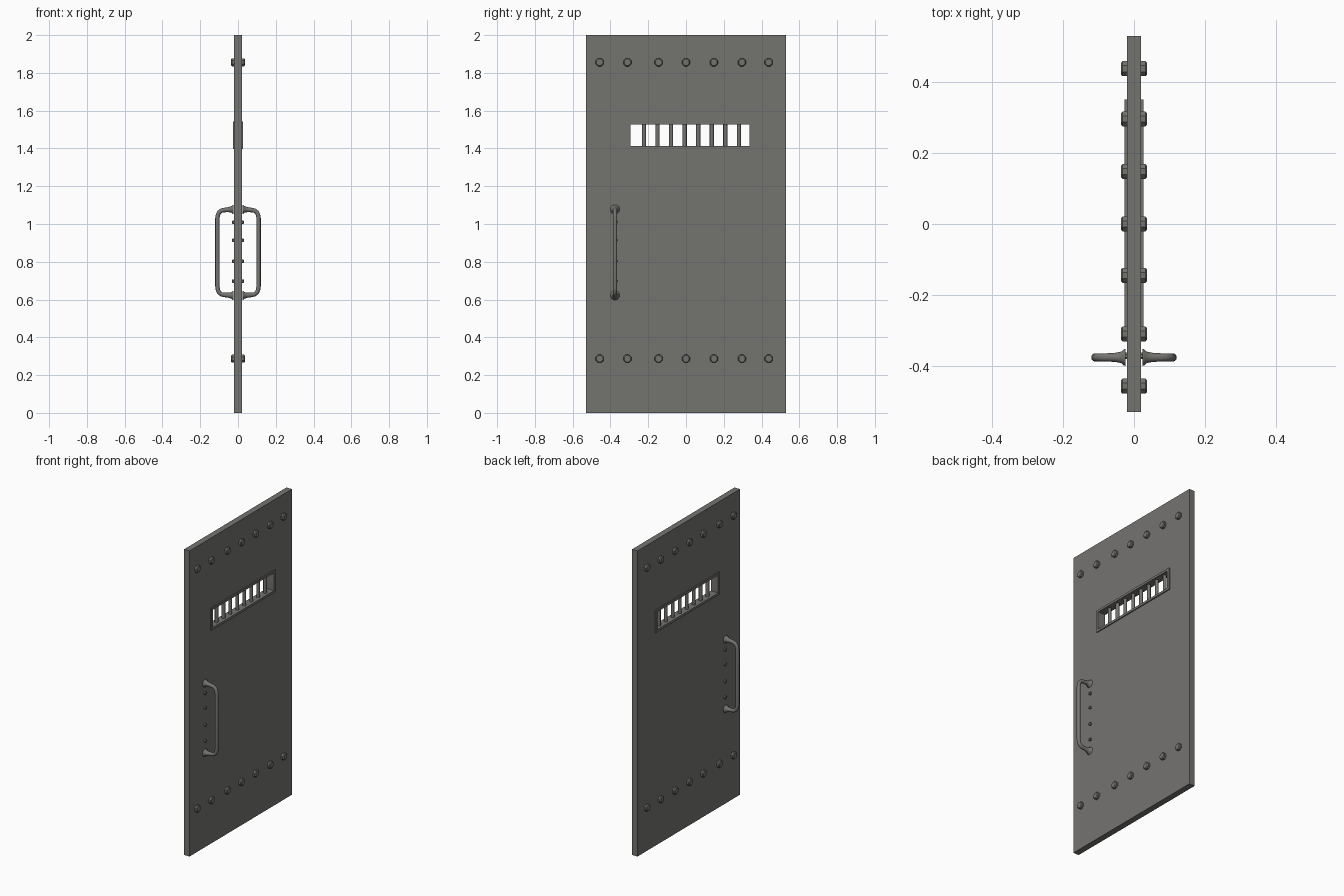
import bpy, bmesh, math
from mathutils import Vector

if "Cube" in bpy.data.objects:
    bpy.data.objects.remove(bpy.data.objects["Cube"])

steel = bpy.data.materials.new("dark grey steel")
steel.diffuse_color = (0.175, 0.172, 0.163, 1)
steel.use_nodes = True
steel.node_tree.nodes["Principled BSDF"].inputs["Base Color"].default_value = steel.diffuse_color


def finish(name, bm, smooth=False):
    bmesh.ops.recalc_face_normals(bm, faces=bm.faces)
    me = bpy.data.meshes.new(name)
    bm.to_mesh(me)
    bm.free()
    me.materials.append(steel)
    ob = bpy.data.objects.new(name, me)
    bpy.context.collection.objects.link(ob)
    if smooth:
        bpy.ops.object.select_all(action='DESELECT')
        ob.select_set(True)
        bpy.context.view_layer.objects.active = ob
        bpy.ops.object.shade_smooth_by_angle(angle=math.radians(40))
    return ob


def bridge(bm, a, b):
    n = len(a)
    for i in range(n):
        bm.faces.new((a[i], a[(i + 1) % n], b[(i + 1) % n], b[i]))


def plate_with_hole(name, outer, inner, hx):
    """Rectangular plate facing x; rectangles are (y0, y1, z0, z1)."""
    bm = bmesh.new()

    def loop(r, x):
        y0, y1, z0, z1 = r
        return [bm.verts.new((x, y, z)) for y, z in ((y0, z0), (y1, z0), (y1, z1), (y0, z1))]
    loops = [loop(outer, -hx), loop(outer, hx), loop(inner, hx), loop(inner, -hx)]
    for i in range(4):
        bridge(bm, loops[i], loops[(i + 1) % 4])
    return finish(name, bm)


def tube(bm, stations, n):
    """Sweep circles along stations of (x, y, z, radius) lying in an xz plane."""
    pts = [Vector(s[:3]) for s in stations]
    rings = []
    for i, p in enumerate(pts):
        t = (pts[min(i + 1, len(pts) - 1)] - pts[max(i - 1, 0)]).normalized()
        side = Vector((0, 1, 0))
        up = t.cross(side)
        ring = []
        for k in range(n):
            a = 2 * math.pi * (k + 0.5) / n
            ring.append(bm.verts.new(p + stations[i][3] * (math.cos(a) * side + math.sin(a) * up)))
        rings.append(ring)
    for a, b in zip(rings, rings[1:]):
        bridge(bm, a, b)
    bm.faces.new(rings[0])
    bm.faces.new(rings[-1])


# Door slab and the window frame standing slightly proud of it
plate_with_hole("door_slab", (-0.53, 0.53, 0, 2), (-0.305, 0.345, 1.405, 1.535), 0.02)
plate_with_hole("window_frame", (-0.311, 0.351, 1.397, 1.543), (-0.295, 0.335, 1.412, 1.528), 0.027)

# Window bars
bm = bmesh.new()
for i in range(8):
    y = -0.222 + i * 0.0717
    a = [bm.verts.new((0.011 * math.cos(k * math.pi / 6), y + 0.011 * math.sin(k * math.pi / 6), 1.405))
         for k in range(12)]
    b = [bm.verts.new((v.co.x, v.co.y, 1.535)) for v in a]
    bridge(bm, a, b)
    bm.faces.new(a)
    bm.faces.new(b)
finish("window_bars", bm, True)

# Rows of large bolts on both faces
bm = bmesh.new()
for s in (-1, 1):
    for z in (1.856, 0.287):
        for y in (-0.457, -0.31, -0.145, 0, 0.148, 0.296, 0.438):
            tube(bm, [(s * x, y, z, r) for x, r in ((0.018, 0.023), (0.032, 0.023), (0.037, 0.018))], 8)
finish("large_bolts", bm)

# Small bolts behind each handle
bm = bmesh.new()
for s in (-1, 1):
    for z in (1.01, 0.914, 0.803, 0.698):
        tube(bm, [(s * x, -0.372, z, r) for x, r in ((0.018, 0.01), (0.028, 0.01), (0.031, 0.007))], 8)
finish("small_bolts", bm)

# Pull handles with flared feet, mirrored about their mid height
half = [(0.024, 1.077, 0.025), (0.029, 1.077, 0.023), (0.035, 1.077, 0.017), (0.05, 1.076, 0.0135),
        (0.072, 1.074, 0.012), (0.088, 1.071, 0.0115), (0.099, 1.063, 0.0115), (0.106, 1.05, 0.0115),
        (0.109, 1.03, 0.0115)]
path = half + [(x, 1.699 - z, r) for x, z, r in reversed(half)]
for name, s in (("left_handle", -1), ("right_handle", 1)):
    bm = bmesh.new()
    tube(bm, [(s * x, -0.376, z, r) for x, z, r in path], 14)
    finish(name, bm, True)
